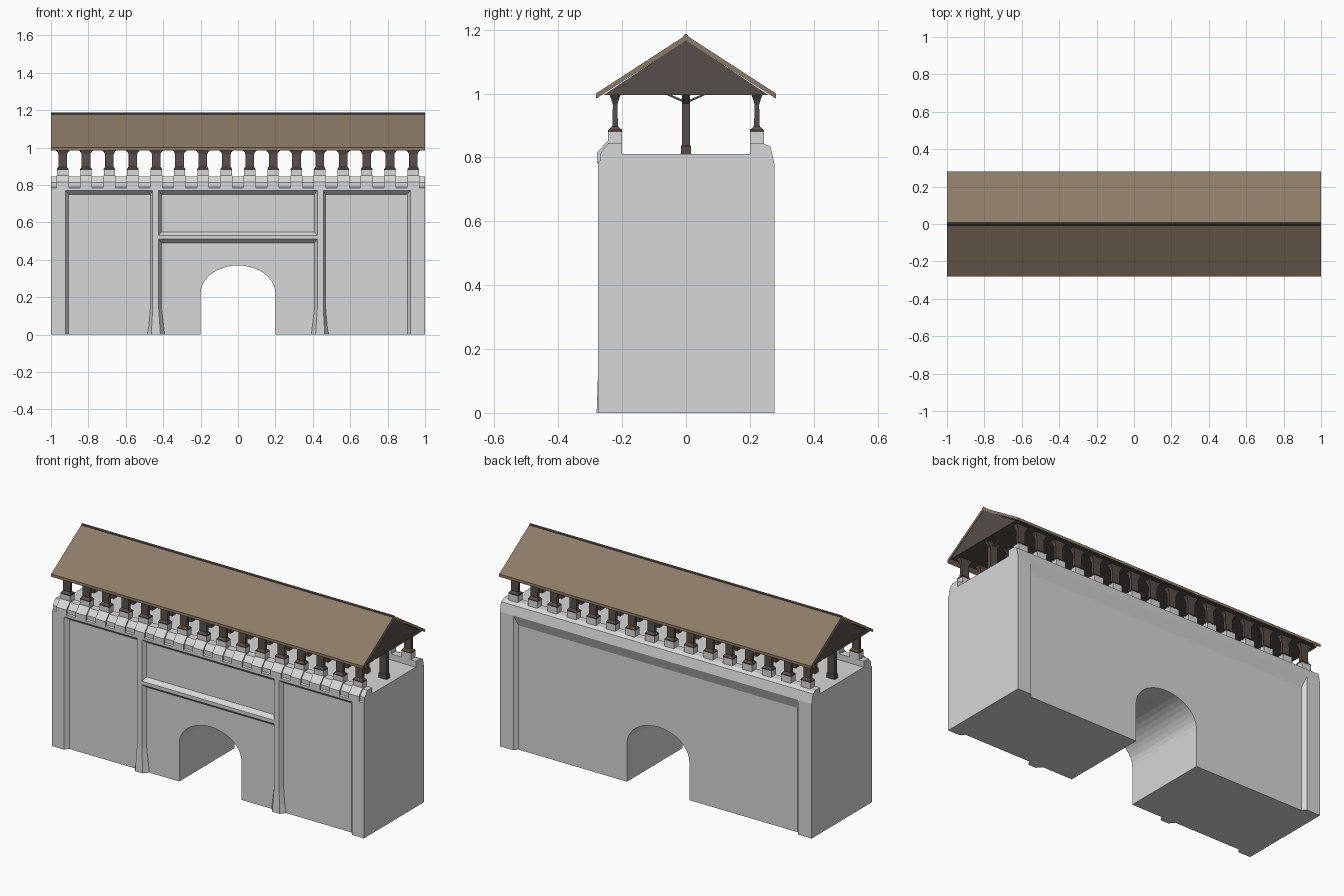
import bpy, bmesh, math
from mathutils import Vector

if "Cube" in bpy.data.objects:
    bpy.data.objects.remove(bpy.data.objects["Cube"])


def material(name, rgb):
    m = bpy.data.materials.new(name)
    m.diffuse_color = (*rgb, 1)
    m.use_nodes = True
    m.node_tree.nodes["Principled BSDF"].inputs["Base Color"].default_value = m.diffuse_color
    return m


STONE = material("pale_stone", (0.68, 0.68, 0.68))
ROOF = material("roof_brown", (0.265, 0.20, 0.135))
WOOD = material("dark_wood", (0.095, 0.075, 0.065))


def finish(bm, name, mat):
    bmesh.ops.recalc_face_normals(bm, faces=bm.faces)
    me = bpy.data.meshes.new(name)
    bm.to_mesh(me)
    bm.free()
    me.materials.append(mat)
    ob = bpy.data.objects.new(name, me)
    bpy.context.collection.objects.link(ob)
    return ob


def loft(bm, rings):
    """Skin matching closed rings and cap both ends."""
    vs = [[bm.verts.new(p) for p in r] for r in rings]
    n = len(vs[0])
    for a, b in zip(vs, vs[1:]):
        for i in range(n):
            j = (i + 1) % n
            bm.faces.new((a[i], a[j], b[j], b[i]))
    bm.faces.new(vs[0])
    bm.faces.new(vs[-1])


def along_x(bm, prof, x0, x1):
    loft(bm, [[(x, y, z) for y, z in prof] for x in (x0, x1)])


def along_y(bm, prof, y0, y1):
    loft(bm, [[(x, y, z) for x, z in prof] for y in (y0, y1)])


def turned(bm, cx, cy, sections):
    """Stack of rectangles: (half x, half y, z)."""
    loft(bm, [[(cx - a, cy - b, z), (cx + a, cy - b, z), (cx + a, cy + b, z), (cx - a, cy + b, z)]
              for a, b, z in sections])


def pilaster(bm, side, y_wall, y_face, levels):
    """Bevelled vertical rib; levels: (x wall left, x face left, x face right, x wall right, z, extra depth)."""
    loft(bm, [[(side * a, y_wall, z), (side * b, y_face - e, z), (side * c, y_face - e, z), (side * d, y_wall, z)]
              for a, b, c, d, z, e in levels])


POSTS = [-0.9375 + 0.125 * i for i in range(16)]
WF, WB = -0.252, 0.255      # recessed wall planes
F, B = -0.275, 0.277        # outer wall planes

# Wall block with arched gateway
bm = bmesh.new()
arch = [(-0.2 * math.cos(math.pi * i / 20), 0.22 + 0.15 * math.sin(math.pi * i / 20)) for i in range(21)]
along_y(bm, [(-1, 0), (-0.2, 0)] + arch + [(0.2, 0), (1, 0), (1, 0.81), (-1, 0.81)], WF, WB)
finish(bm, "gate_wall", STONE)

# Corner piers, front and back
bm = bmesh.new()
for s in (-1, 1):
    for y0, y1, w in ((WF, F, 0.905), (WB, B, 0.895)):
        pilaster(bm, s, y0, y1, [(w, w + 0.018, 1, 1, z, 0) for z in (0, 0.78)])
finish(bm, "corner_piers", STONE)

# Front ribs with flared feet
bm = bmesh.new()
for s in (-1, 1):
    pilaster(bm, s, WF, F, [(0.392, 0.415, 0.463, 0.485, 0, 0.005),
                            (0.398, 0.418, 0.461, 0.476, 0.05, 0.003),
                            (0.409, 0.424, 0.456, 0.469, 0.14, 0),
                            (0.409, 0.424, 0.456, 0.469, 0.78, 0)])
finish(bm, "front_ribs", STONE)

# Moulding above the gateway
bm = bmesh.new()
along_x(bm, [(WF, 0.49), (F, 0.51), (F, 0.53), (WF, 0.55)], -0.425, 0.425)
finish(bm, "gate_moulding", STONE)

# Parapets
bm = bmesh.new()
along_x(bm, [(-0.2, 0.75), (WF, 0.75), (F, 0.77), (F, 0.785), (-0.268, 0.79), (-0.268, 0.813),
             (-0.243, 0.845), (-0.2, 0.845)], -1, 1)
finish(bm, "front_parapet", STONE)
bm = bmesh.new()
along_x(bm, [(0.2, 0.72), (WB, 0.72), (B, 0.78), (0.265, 0.833), (0.24, 0.845), (0.2, 0.845)], -1, 1)
finish(bm, "back_parapet", STONE)

# Sloped corbel under each front post, and pedestals on both parapets
bm = bmesh.new()
for x in POSTS:
    along_x(bm, [(-0.22, 0.782), (-0.279, 0.782), (-0.279, 0.815), (-0.245, 0.852), (-0.22, 0.852)],
            x - 0.033, x + 0.033)
finish(bm, "front_corbels", STONE)
bm = bmesh.new()
for x in POSTS:
    for y in (-0.222, 0.222):
        turned(bm, x, y, [(0.03, 0.0215, 0.8), (0.03, 0.0215, 0.88)])
finish(bm, "pedestals", STONE)

# Eave posts with stepped base and flared head
bm = bmesh.new()
for x in POSTS:
    for y in (-0.222, 0.222):
        turned(bm, x, y, [(0.031, 0.022, 0.88), (0.031, 0.022, 0.886), (0.023, 0.009, 0.897),
                          (0.023, 0.007, 0.965), (0.030, 0.012, 0.982), (0.040, 0.017, 0.996),
                          (0.040, 0.017, 1.003)])
finish(bm, "eave_posts", WOOD)

# Centre posts with angled braces
bm = bmesh.new()
for x in POSTS:
    turned(bm, x, 0, [(0.026, 0.015, 0.81), (0.026, 0.015, 0.836), (0.022, 0.012, 0.838), (0.022, 0.012, 1.0)])
    for s in (-1, 1):
        along_x(bm, [(0, 0.968), (s * 0.066, 0.998), (s * 0.052, 0.998), (0, 0.976)], x - 0.01, x + 0.01)
        along_y(bm, [(x, 0.945), (x + s * 0.05, 0.998), (x, 0.998)], -0.009, 0.009)
finish(bm, "centre_posts", WOOD)

# Timber gable body under the roof
bm = bmesh.new()
along_x(bm, [(-0.258, 0.995), (0.258, 0.995), (0, 1.168)], -0.998, 0.998)
finish(bm, "gable_timber", WOOD)

# Roof slopes and ridge
for s, name in ((-1, "roof_front"), (1, "roof_back")):
    bm = bmesh.new()
    along_x(bm, [(s * 0.282, 0.984), (s * 0.282, 1.0), (0, 1.183), (0, 1.166)], -1, 1)
    finish(bm, name, ROOF)
bm = bmesh.new()
along_x(bm, [(-0.009, 1.174), (-0.006, 1.183), (0, 1.187), (0.006, 1.183), (0.009, 1.174), (0, 1.166)], -1, 1)
finish(bm, "ridge_beam", WOOD)
